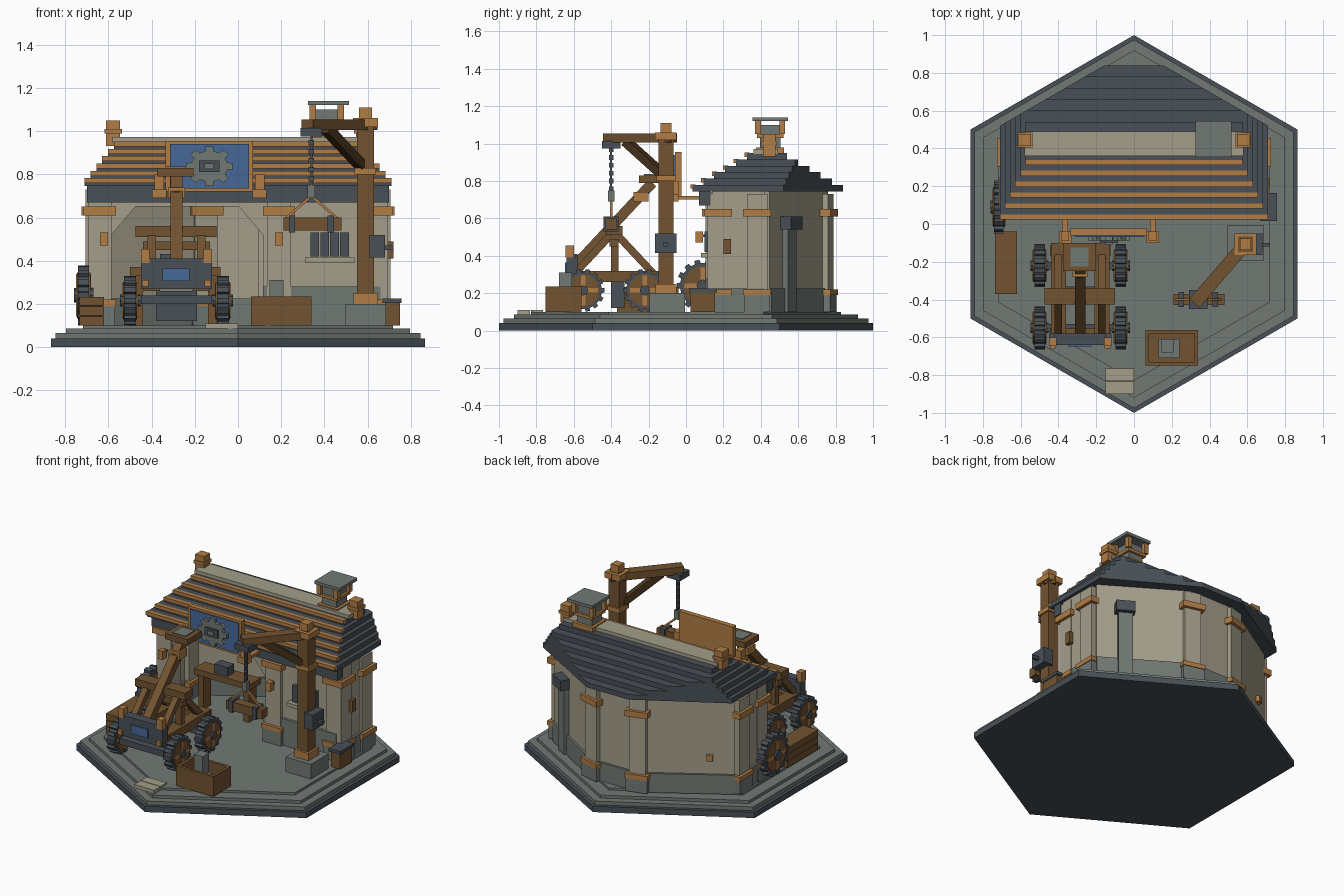
import bpy
import bmesh
from math import cos, sin, pi, radians
from mathutils import Vector, Matrix

default_cube = bpy.data.objects.get("Cube")
if default_cube:
    bpy.data.objects.remove(default_cube, do_unlink=True)


def make_material(name, red, green, blue):
    linear = [((c / 255 + .055) / 1.055) ** 2.4 for c in (red, green, blue)] + [1]
    material = bpy.data.materials.new(name)
    material.use_nodes = True
    material.diffuse_color = linear
    material.node_tree.nodes["Principled BSDF"].inputs["Base Color"].default_value = linear
    return material


SLATE = make_material("dark slate", 72, 80, 87)
STONE = make_material("grey stone", 113, 121, 116)
CREAM = make_material("cream plaster", 164, 158, 138)
OAK = make_material("light oak", 177, 125, 70)
BROWN = make_material("brown timber", 114, 83, 49)
DARK = make_material("dark timber", 72, 52, 30)
BLUE = make_material("blue paint", 70, 105, 152)


def finish(name, bm, material):
    bmesh.ops.recalc_face_normals(bm, faces=bm.faces)
    mesh = bpy.data.meshes.new(name)
    bm.to_mesh(mesh)
    bm.free()
    mesh.materials.append(material)
    obj = bpy.data.objects.new(name, mesh)
    bpy.context.collection.objects.link(obj)
    return obj


def box(name, xs, ys, zs, material, turn=0):
    """Box from spans, optionally turned about its own vertical axis."""
    middle = Vector([sum(span) / 2 for span in (xs, ys, zs)])
    size = [abs(span[1] - span[0]) for span in (xs, ys, zs)]
    bm = bmesh.new()
    matrix = Matrix.Translation(middle) @ Matrix.Rotation(radians(turn), 4, "Z")
    bmesh.ops.create_cube(bm, size=1, matrix=matrix @ Matrix.Diagonal((*size, 1)))
    return finish(name, bm, material)


def block(name, x, y, width, zs, material, turn=0):
    half = width / 2
    return box(name, (x - half, x + half), (y - half, y + half), zs, material, turn)


def beam(name, start, end, width, height, material):
    """Rectangular bar between two points."""
    start, end = Vector(start), Vector(end)
    along = end - start
    bm = bmesh.new()
    matrix = Matrix.Translation((start + end) / 2) @ along.to_track_quat("Y", "Z").to_matrix().to_4x4()
    bmesh.ops.create_cube(bm, size=1, matrix=matrix @ Matrix.Diagonal((width, along.length, height, 1)))
    return finish(name, bm, material)


def prism(name, outline, place, push, material):
    """Extrude a flat outline; place maps its points into space."""
    bm = bmesh.new()
    face = bm.faces.new([bm.verts.new(place(u, v)) for u, v in outline])
    extruded = bmesh.ops.extrude_face_region(bm, geom=[face])["geom"]
    moved = [item for item in extruded if isinstance(item, bmesh.types.BMVert)]
    bmesh.ops.translate(bm, verts=moved, vec=push)
    return finish(name, bm, material)


def ring(radius, sides, start=0):
    return [(radius * cos(start + i * 2 * pi / sides), radius * sin(start + i * 2 * pi / sides))
            for i in range(sides)]


def cog(radius, inner, teeth):
    points = []
    for i in range(teeth):
        for shift, r in ((-.3, inner), (-.22, radius), (.22, radius), (.3, inner)):
            angle = (i + shift) * 2 * pi / teeth
            points.append((r * cos(angle), r * sin(angle)))
    return points


def wheel(name, x, y, z, radius, width):
    """Cogged tyre with timber disc, cross spokes and hub; axle along x."""
    def layer(part, outline, thick, material):
        prism(name + part, outline, lambda u, v: (x - thick / 2, y + u, z + v), (thick, 0, 0), material)
    layer("_tyre", cog(radius, radius * .87, 14), width, SLATE)
    layer("_disc", ring(radius * .76, 12), width + .012, BROWN)
    layer("_hub", ring(radius * .24, 8), width + .04, SLATE)
    reach, half = radius * .7, width / 2 + .01
    box(name + "_spoke", (x - half, x + half), (y - reach, y + reach), (z - .012, z + .012), OAK)
    box(name + "_spoke", (x - half, x + half), (y - .012, y + .012), (z - reach, z + reach), OAK)


# Stepped hexagonal base
for name, radius, low, high, material in (
        ("base_plinth", 1, 0, .04, SLATE), ("base_step", .975, .04, .065, STONE),
        ("base_terrace", .92, .065, .085, STONE), ("yard_floor", .83, .085, .1, STONE)):
    prism(name, ring(radius, 6, pi / 6), lambda u, v: (u, v, low), (0, 0, high - low), material)

# Workshop walls with stone footing; footprint runs round the back
corners = [(.66, .14), (.66, .42), (.16, .73), (-.16, .73), (-.66, .42), (-.66, .14)]
for a, b in zip(corners, corners[1:]):
    beam("wall", (*a, .42), (*b, .42), .06, .65, CREAM)
    beam("wall_footing", (*a, .16), (*b, .16), .09, .13, STONE)
arch = [(-.66, .1), (-.585, .1), (-.585, .52), (-.475, .65), (.005, .65), (.115, .52),
        (.115, .1), (.66, .1), (.66, .74), (-.66, .74)]
prism("front_wall", arch, lambda u, v: (u, .13, v), (0, .06, 0), CREAM)
box("front_footing", (.115, .66), (.11, .16), (.1, .28), STONE)
box("eave_beam", (-.7, .7), (.07, .13), (.67, .745), SLATE)

# Pillars with stone feet and oak bands
pillars = [(x, y, turn) for x, y, turn in (
    (.64, .17, 0), (.65, .38, 0), (.16, .72, -15))]
pillars += [(-x, y, -turn) for x, y, turn in pillars] + [(.19, .16, 0)]
for x, y, turn in pillars:
    block("pillar", x, y, .11, (.1, .73), CREAM, turn)
    block("pillar_foot", x, y, .14, (.1, .19), STONE, turn)
    block("pillar_lower_band", x, y, .15, (.19, .22), OAK, turn)
    block("pillar_upper_band", x, y, .15, (.61, .65), OAK, turn)

# Stepped slate roof, clipped by the hexagon at the rear, oak front battens
courses = 6
for i in range(courses):
    front, back, half = .035 + .058 * i, .84 - .06 * i, .71 - .027 * i
    low = .745 + .034 * i
    shoulder = .93 - half / 3 ** .5
    outline = [(half, front), (half, min(shoulder, back))]
    if back > shoulder:
        outline.append(((.93 - back) * 3 ** .5, back))
    outline += [(-x, y) for x, y in reversed(outline)]
    prism("roof_course", outline, lambda u, v: (u, v, low), (0, 0, .034), SLATE)
    box("roof_batten", (-half, half), (front - .012, front + .015), (low + .014, low + .037), OAK)
box("roof_ridge", (-.58, .58), (.36, .49), (.945, .972), CREAM)
for side in (-1, 1):
    block("ridge_cap", side * .578, .445, .065, (.93, 1.05), OAK)
    block("ridge_cap_band", side * .578, .445, .08, (.99, 1.01), OAK)

# Chimney
block("chimney_stack", .41, .45, .11, (.85, 1.1), STONE)
block("chimney_collar", .41, .45, .15, (.95, .98), OAK)
block("chimney_band", .41, .45, .14, (1.03, 1.05), OAK)
for dx in (-.065, .065):
    for dy in (-.065, .065):
        block("chimney_post", .41 + dx, .45 + dy, .03, (1.05, 1.12), OAK)
block("chimney_cap", .42, .45, .19, (1.12, 1.14), STONE)

# Rear flue, wall peg, shuttered window and lanterns
block("rear_flue", .52, .53, .09, (.1, .54), STONE, -30)
block("rear_flue_hood", .53, .54, .12, (.54, .61), SLATE, -30)
block("wall_peg", -.55, .53, .04, (.32, .36), OAK, 30)
box("window_sill", (.31, .54), (.08, .14), (.39, .415), CREAM)
for i in range(4):
    x = .335 + .046 * i
    box("window_shutter", (x, x + .041), (.1, .14), (.42, .53), SLATE)
for x in (-.62, .19):
    box("lantern", (x - .018, x + .018), (.05, .09), (.47, .53), OAK)
    box("lantern_bracket", (x - .01, x + .01), (.06, .12), (.5, .515), SLATE)
box("side_lantern", (.69, .72), (.2, .24), (.41, .49), BROWN)

# Workbench inside the arch
box("bench_top", (-.5, -.08), (.24, .36), (.33, .37), BROWN)
for x in (-.46, -.12):
    box("bench_leg", (x - .02, x + .02), (.26, .34), (.1, .33), BROWN)
box("bench_vise", (-.36, -.26), (.26, .33), (.37, .43), SLATE)

# Gear sign above the doorway
box("sign_board", (-.335, .07), (-.06, -.025), (.72, .955), OAK)
box("sign_panel", (-.315, .05), (-.068, -.06), (.735, .94), BLUE)
prism("sign_gear", cog(.11, .085, 8), lambda u, v: (-.132 + u, -.068, .837 + v * .85), (0, -.02, 0), STONE)
box("sign_gear_hub", (-.18, -.085), (-.1, -.088), (.81, .865), SLATE)
box("sign_gear_axle", (-.155, -.11), (-.108, -.1), (.825, .85), STONE)
for x in (-.365, .1):
    box("sign_bracket", (x - .033, x + .033), (-.1, -.04), (.69, .73), OAK)
    box("sign_bracket_post", (x - .022, x + .022), (-.09, -.04), (.73, .8), OAK)
    box("sign_hanger", (x - .015, x + .015), (-.06, .09), (.7, .72), OAK)

# Crane post, arm and brace
post_x, post_y = .59, -.107
block("crane_footing", .59, -.1, .19, (.1, .2), STONE)
block("crane_post", post_x, post_y, .08, (.2, 1.06), BROWN)
for low, high, width in ((.2, .25, .11), (.8, .83, .1), (1.02, 1.06, .115), (1.06, 1.11, .06)):
    block("crane_band", post_x, post_y, width, (low, high), OAK)
beam("crane_arm", (.62, -.07, 1.03), (.32, -.42, 1.03), .07, .05, BROWN)
beam("crane_brace", (.58, -.12, .83), (.41, -.32, 1.01), .045, .045, DARK)
box("crane_winch", (.61, .68), (-.165, -.05), (.415, .52), SLATE)
box("winch_handle", (.68, .72), (-.12, -.1), (.45, .47), SLATE)
block("crane_pulley", .34, -.4, .1, (.975, 1.015), SLATE)

# Chain, slings and load
for i in range(11):
    z = .745 + .021 * i
    wide, deep = (.013, .005) if i % 2 else (.005, .013)
    box("chain_link", (.34 - wide, .34 + wide), (-.4 - deep, -.4 + deep), (z, z + .025), SLATE)
block("chain_hook", .34, -.4, .035, (.69, .75), STONE)
for side in (-1, 1):
    beam("sling", (.34, -.4, .7), (.34 + side * .12, -.4, .595), .012, .012, OAK)
    x = .34 + side * .09
    box("load_strap", (x - .015, x + .015), (-.44, -.36), (.53, .61), SLATE)
box("load_timber", (.21, .48), (-.43, -.37), (.54, .6), BROWN)

# Vehicle wheels, axles and chassis; centre line at mid_x
mid_x = -.285
for y in (-.22, -.55):
    for side in (-1, 1):
        wheel("wheel", mid_x + side * .215, y, .215, .115, .055)
    box("axle", (mid_x - .2, mid_x + .2), (y - .02, y + .02), (.2, .24), SLATE)
for side in (-1, 1):
    x = mid_x + side * .115
    box("chassis_rail", (x - .04, x + .04), (-.62, -.1), (.26, .32), BROWN)
    for y in (-.6, -.17):
        beam("frame_leg", (x, y, .3), (x, -.385, .53), .04, .04, BROWN)
    box("frame_post", (x - .02, x + .02), (-.4, -.36), (.3, .53), BROWN)
    lamp = mid_x + side * .145
    box("headlamp", (lamp - .02, lamp + .02), (-.645, -.6), (.39, .455), OAK)
    box("bumper_horn", (lamp - .015, lamp + .015), (-.66, -.64), (.28, .31), OAK)
for y in (-.58, -.14):
    box("chassis_cross", (mid_x - .16, mid_x + .16), (y - .03, y + .03), (.27, .31), BROWN)
box("frame_top_beam", (-.475, -.1), (-.425, -.34), (.51, .56), BROWN)
box("frame_low_beam", (-.44, -.13), (-.41, -.36), (.45, .49), BROWN)
box("radiator", (-.45, -.12), (-.64, -.58), (.27, .39), SLATE)
box("radiator_cap", (-.42, -.15), (-.64, -.58), (.39, .41), SLATE)
box("radiator_badge", (-.35, -.225), (-.648, -.64), (.305, .365), BLUE)
box("lower_bumper", (-.45, -.12), (-.63, -.58), (.2, .24), SLATE)
box("belly_tank", (-.38, -.19), (-.4, -.33), (.12, .26), SLATE)

# Vehicle boom and head
beam("boom", (mid_x, -.6, .34), (mid_x, -.18, .79), .055, .055, BROWN)
beam("boom_inlay", (mid_x, -.595, .37), (mid_x, -.26, .73), .035, .02, DARK)
box("boom_collar", (-.325, -.245), (-.28, -.2), (.69, .74), OAK)
box("boom_head", (-.375, -.205), (-.25, -.1), (.79, .83), BROWN)
box("boom_head_plate", (-.335, -.24), (-.225, -.125), (.83, .836), STONE)

# Open crate with anvil
crate_x, crate_y = (.06, .34), (-.75, -.56)
box("crate_floor", crate_x, crate_y, (.1, .13), BROWN)
for y in crate_y:
    inward = .02 if y == crate_y[0] else -.02
    box("crate_side", crate_x, (y, y + inward), (.1, .235), BROWN)
for x in crate_x:
    inward = .02 if x == crate_x[0] else -.02
    box("crate_end", (x, x + inward), crate_y, (.1, .235), BROWN)
box("anvil_foot", (.13, .24), (-.71, -.61), (.13, .18), STONE)
box("anvil_body", (.145, .21), (-.68, -.61), (.18, .31), STONE)

# Slatted left crate, side chest, spare wheel and planks
for i in range(3):
    low = .1 + .046 * i
    box("left_crate_slat", (-.735, -.62), (-.37, -.04), (low, low + .041), BROWN)
box("left_crate_core", (-.728, -.627), (-.36, -.05), (.1, .23), DARK)
box("side_chest", (.68, .75), (.025, .155), (.1, .205), BROWN)
box("side_chest_lid", (.67, .757), (.015, .165), (.205, .225), SLATE)
wheel("spare_wheel", -.715, .09, .24, .14, .05)
for y in (-.9, -.83):
    box("loose_plank", (-.15, 0), (y, y + .065), (.085, .11), CREAM)
